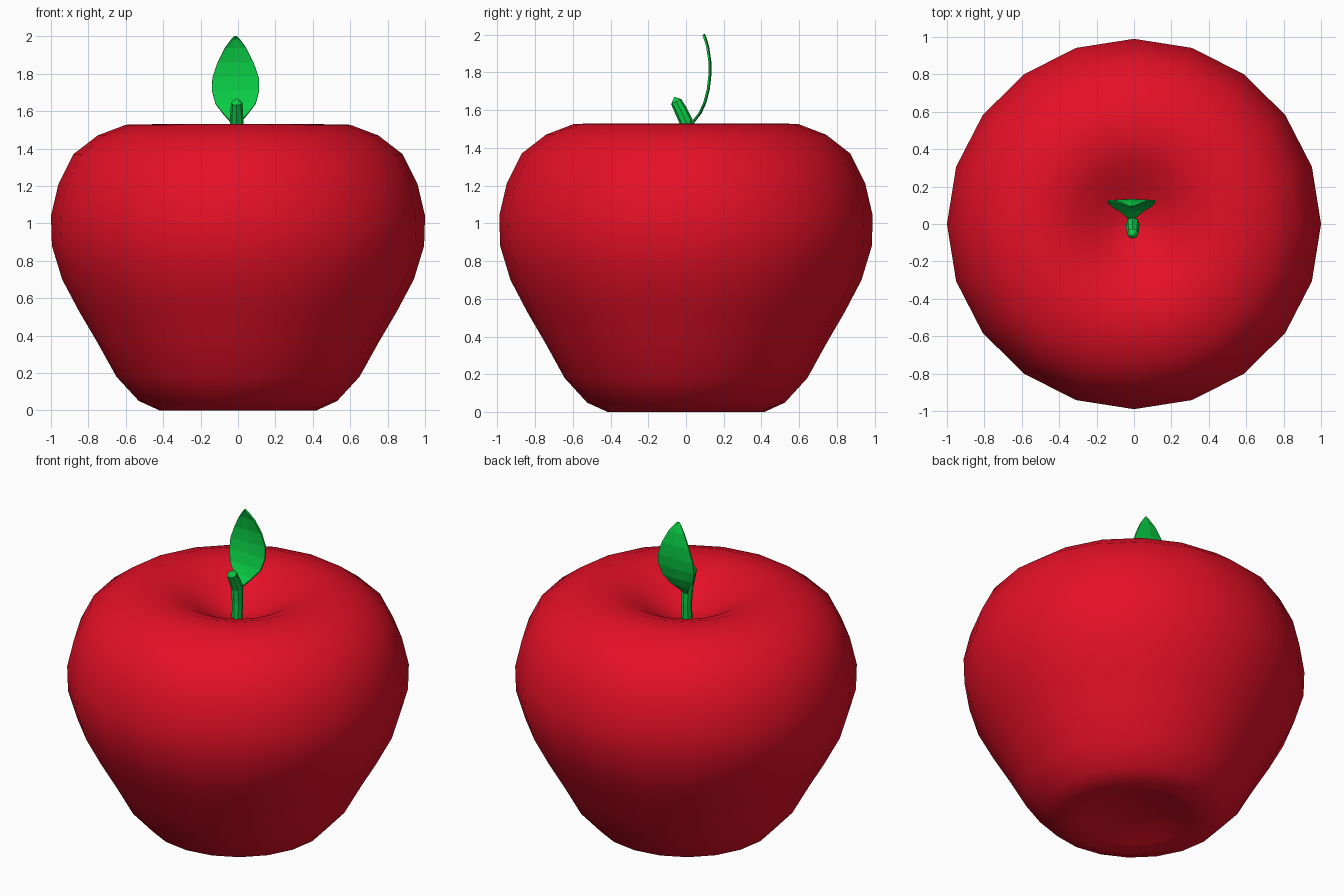
import bpy, bmesh, math
from mathutils import Vector

if "Cube" in bpy.data.objects:
    bpy.data.objects.remove(bpy.data.objects["Cube"])


def material(name, rgb):
    m = bpy.data.materials.new(name)
    m.diffuse_color = (*rgb, 1)
    m.use_nodes = True
    m.node_tree.nodes["Principled BSDF"].inputs["Base Color"].default_value = m.diffuse_color
    return m


RED = material("apple red", (0.78, 0.005, 0.02))
GREEN = material("leaf green", (0.003, 0.62, 0.06))


def make(name, bm, mat, smooth=False):
    bmesh.ops.recalc_face_normals(bm, faces=bm.faces)
    me = bpy.data.meshes.new(name)
    bm.to_mesh(me)
    bm.free()
    me.materials.append(mat)
    for p in me.polygons:
        p.use_smooth = smooth
    ob = bpy.data.objects.new(name, me)
    bpy.context.collection.objects.link(ob)
    return ob


def skin(bm, rings):
    """Join closed rings of vertices with faces."""
    for a, b in zip(rings, rings[1:]):
        n = len(a)
        for i in range(n):
            j = (i + 1) % n
            bm.faces.new((a[i], a[j], b[j], b[i]))


def fan(bm, ring, point):
    c = bm.verts.new(point)
    for i in range(len(ring)):
        bm.faces.new((ring[i], ring[(i + 1) % len(ring)], c))


# Apple body: 20-sided lathe with dimples at top and bottom
profile = [(0.20, 0.06), (0.32, 0.02), (0.42, 0.0), (0.53, 0.05), (0.65, 0.18),
           (0.75, 0.36), (0.85, 0.53), (0.94, 0.70), (0.995, 0.88), (1.0, 1.04),
           (0.96, 1.21), (0.88, 1.37), (0.75, 1.47), (0.60, 1.527), (0.45, 1.53),
           (0.33, 1.49), (0.22, 1.43), (0.11, 1.37)]
bm = bmesh.new()
rings = [[bm.verts.new((r * math.cos(i * math.pi / 10),
                        0.99 * r * math.sin(i * math.pi / 10), z))
          for i in range(20)] for r, z in profile]
skin(bm, rings)
fan(bm, rings[0], (0, 0, 0.08))
fan(bm, rings[-1], (0, 0, 1.34))
make("apple_body", bm, RED, True)

# Stem: eight-sided tube leaning forward, with a small blunt tip
path = [(0.0, 1.33, 0.032), (0.005, 1.45, 0.033), (0.0, 1.54, 0.036),
        (-0.028, 1.60, 0.034), (-0.052, 1.645, 0.03)]
bm = bmesh.new()
rings = []
for k, (y, z, r) in enumerate(path):
    lean = math.radians((0, 0, 15, 27, 27)[k])
    side = Vector((0, math.cos(lean), math.sin(lean)))
    rings.append([bm.verts.new(Vector((-0.007, y, z)) + Vector((r, 0, 0)) * math.cos(i * math.pi / 4)
                               + side * r * math.sin(i * math.pi / 4)) for i in range(8)])
skin(bm, rings)
bm.faces.new(rings[0])
fan(bm, rings[-1], (-0.007, -0.062, 1.67))
make("stem", bm, GREEN)

# Leaf stalk and blade: thin strip, gently cupped, rows of (y, z, half width)
rows = [(0.01, 1.50, 0.012), (0.04, 1.54, 0.025), (0.075, 1.585, 0.065),
        (0.10, 1.64, 0.108), (0.118, 1.71, 0.126), (0.126, 1.78, 0.124),
        (0.126, 1.86, 0.096), (0.114, 1.94, 0.055), (0.10, 1.985, 0.02),
        (0.094, 2.0, 0.004)]
bm = bmesh.new()
grid = [[bm.verts.new((-0.013 + w * t, y - 0.006 * abs(t) + 0.003, z))
         for t in (-1, -0.5, 0, 0.5, 1)] for y, z, w in rows]
for a, b in zip(grid, grid[1:]):
    for i in range(4):
        bm.faces.new((a[i], a[i + 1], b[i + 1], b[i]))
leaf = make("leaf", bm, GREEN)
mod = leaf.modifiers.new("thickness", "SOLIDIFY")
mod.thickness = 0.01
mod.offset = 0
